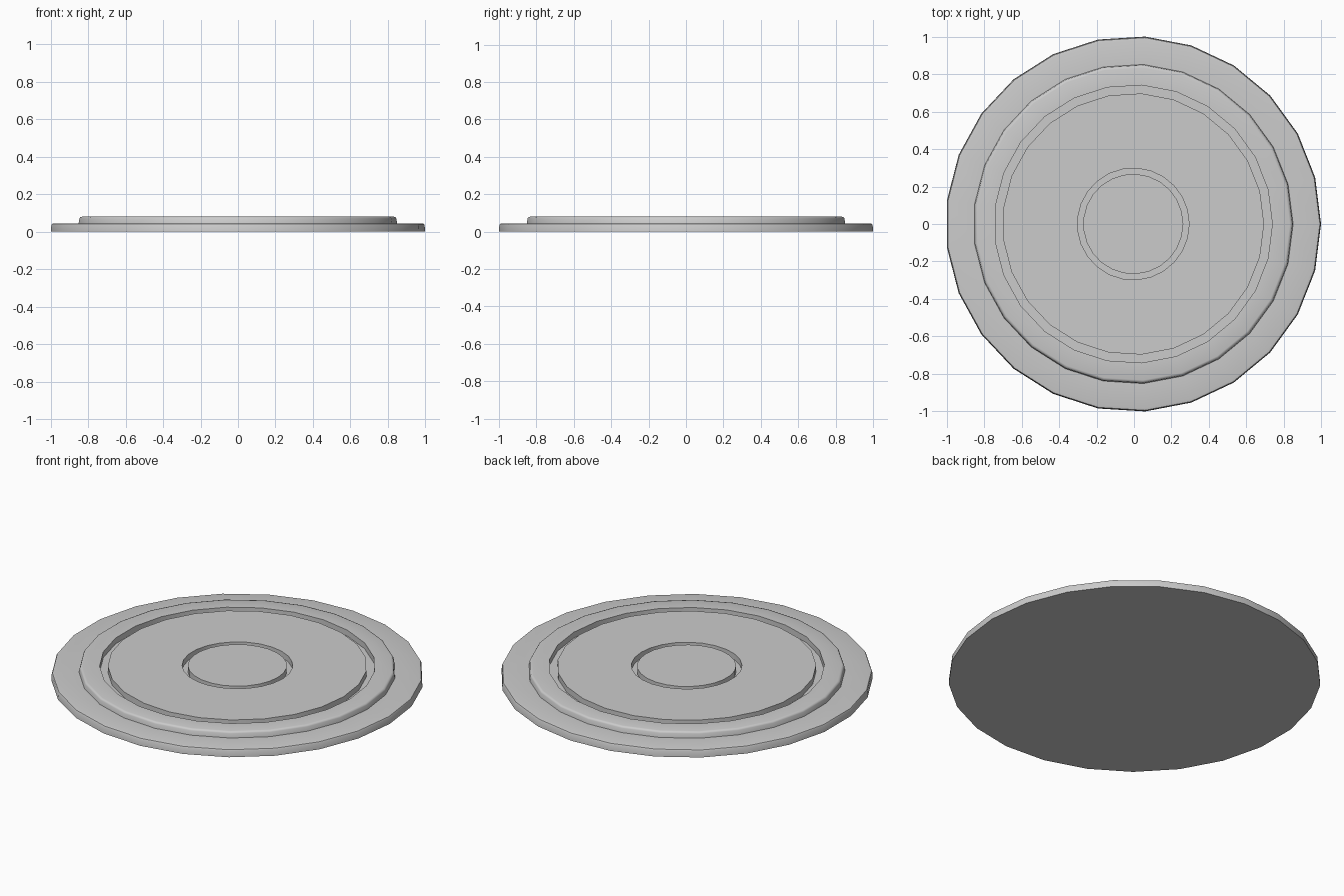
import bpy, bmesh, math

if "Cube" in bpy.data.objects:
    bpy.data.objects.remove(bpy.data.objects["Cube"])

SIDES = 25
SHIFT = -0.004  # odd-sided outline: recentre its bounds on x = 0


def lathe(name, profile):
    """Revolve (radius, z) points around z and cap both ends."""
    bm = bmesh.new()
    rings = []
    for r, z in profile:
        rings.append([bm.verts.new((r * math.cos(2 * math.pi * i / SIDES) + SHIFT,
                                    r * math.sin(2 * math.pi * i / SIDES), z))
                      for i in range(SIDES)])
    for a, b in zip(rings, rings[1:]):
        for i in range(SIDES):
            j = (i + 1) % SIDES
            bm.faces.new((a[i], a[j], b[j], b[i]))
    bm.faces.new(rings[0][::-1])
    bm.faces.new(rings[-1])
    bmesh.ops.recalc_face_normals(bm, faces=bm.faces)
    mesh = bpy.data.meshes.new(name)
    bm.to_mesh(mesh)
    bm.free()
    obj = bpy.data.objects.new(name, mesh)
    bpy.context.collection.objects.link(obj)
    bpy.ops.object.select_all(action='DESELECT')
    obj.select_set(True)
    bpy.context.view_layer.objects.active = obj
    bpy.ops.object.shade_smooth_by_angle(angle=math.radians(50))
    return obj


STEP, TOP = 0.045, 0.08
profile = [
    # wide lower tier with a softened rim
    (1.002, 0), (1.0, 0.034), (0.996, 0.042), (0.983, STEP),
    # upper tier with a softened rim
    (0.853, STEP), (0.849, 0.07), (0.845, 0.077), (0.835, TOP),
    # outer ring groove
    (0.742, TOP), (0.742, STEP), (0.698, STEP), (0.698, TOP),
    # inner ring groove around the flat hub
    (0.298, TOP), (0.298, STEP), (0.267, STEP), (0.267, TOP),
]
lathe("stepped_disc", profile)
